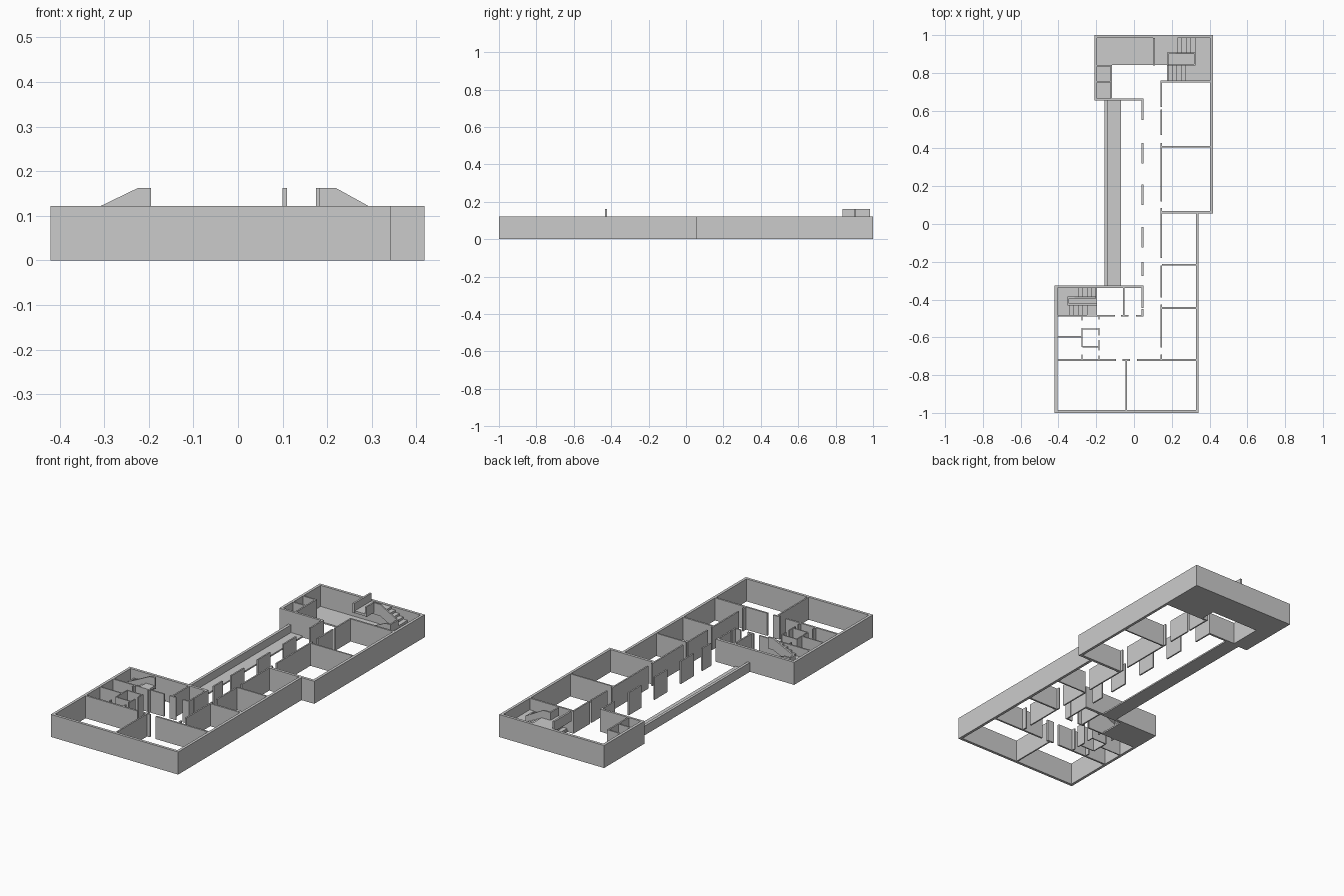
import bpy, bmesh

H = 0.122   # wall height
T = 0.015   # outer wall thickness
P = 0.008   # partition thickness


def finish(name, bm):
    bmesh.ops.recalc_face_normals(bm, faces=bm.faces[:])
    me = bpy.data.meshes.new(name)
    bm.to_mesh(me)
    bm.free()
    ob = bpy.data.objects.new(name, me)
    bpy.context.collection.objects.link(ob)
    return ob


def add_prism(bm, pts, vec):
    vs = [bm.verts.new(p) for p in pts]
    f = bm.faces.new(vs)
    top = bmesh.ops.extrude_face_region(bm, geom=[f], use_keep_orig=True)
    bmesh.ops.translate(bm, vec=vec, verts=[g for g in top["geom"] if isinstance(g, bmesh.types.BMVert)])


def boxes(name, rects, z0=0.0, z1=H):
    """One object from plan rectangles (x0, x1, y0, y1)."""
    bm = bmesh.new()
    for x0, x1, y0, y1 in rects:
        add_prism(bm, [(x0, y0, z0), (x1, y0, z0), (x1, y1, z0), (x0, y1, z0)], (0, 0, z1 - z0))
    return finish(name, bm)


def along_x(y, spans, t=P):
    return [(a, b, y - t / 2, y + t / 2) for a, b in spans]


def along_y(x, spans, t=P):
    return [(x - t / 2, x + t / 2, a, b) for a, b in spans]


def profile(name, pts, y0, y1):
    """XZ profile extruded along y."""
    bm = bmesh.new()
    add_prism(bm, [(x, y0, z) for x, z in pts], (0, y1 - y0, 0))
    return finish(name, bm)


def flight(name, xa, xb, za, zb, y0, y1, n=5):
    """Stepped flight climbing from (xa, za) to (xb, zb)."""
    dx, dz = (xb - xa) / n, (zb - za) / n
    pts = [(xa, za)]
    for i in range(n):
        pts += [(xa + i * dx, za + (i + 1) * dz), (xa + (i + 1) * dx, za + (i + 1) * dz)]
    pts += [(xb, zb - dz), (xa + dx, za)] if za < 0.03 else [(xb, zb - 1.2 * dz), (xa, za - 0.01)]
    profile(name, pts, y0, y1)


# Outer walls
boxes("outer_walls", [
    (-0.42, 0.342, -1, -1 + T), (-0.42, -0.42 + T, -1 + T, -0.325), (0.327, 0.342, -1 + T, 0.055),
    (-0.42 + T, 0.05, -0.325 - T, -0.325), (0.149, 0.418, 0.055, 0.055 + T),
    (0.418 - T, 0.418, 0.07, 1), (-0.21, 0.418 - T, 1 - T, 1),
    (-0.21, -0.21 + T, 0.653, 1 - T), (-0.21 + T, 0.05, 0.653, 0.653 + 0.012)])

# Corridor walls with door gaps
boxes("classroom_corridor_wall", along_y(0.145, [
    (0.62, 0.755), (0.47, 0.605), (0.12, 0.43), (-0.18, 0.085), (-0.39, -0.22),
    (-0.655, -0.425), (-0.72, -0.69)]))
boxes("corridor_piers", along_y(0.045, [
    (0.55, 0.653), (0.32, 0.43), (0.10, 0.21), (-0.125, -0.015), (-0.275, -0.2), (-0.445, -0.34), (-0.485, -0.45)]))

# Room dividers on the right side
boxes("right_room_dividers", along_x(0.755, [(0.141, 0.403)], 0.01) + along_x(0.41, [(0.149, 0.403)])
      + along_x(-0.217, [(0.149, 0.327)]) + along_x(-0.445, [(0.149, 0.327)], 0.01))

# South wing partitions
boxes("south_wing_partitions",
      along_x(-0.485, [(-0.405, -0.10), (-0.068, -0.03), (0.01, 0.05)])
      + along_x(-0.72, [(-0.405, -0.095), (-0.06, -0.02), (0.015, 0.327)], 0.01)
      + along_y(-0.04, [(-0.985, -0.725)]) + along_y(-0.055, [(-0.481, -0.34)]))

# Small washroom cubicles
boxes("cubicle_partitions",
      along_x(-0.597, [(-0.405, -0.278)], 0.006)
      + along_y(-0.275, [(-0.51, -0.489), (-0.65, -0.55), (-0.715, -0.69)], 0.006)
      + along_y(-0.185, [(-0.505, -0.489), (-0.59, -0.55), (-0.67, -0.615), (-0.715, -0.695)], 0.006)
      + along_x(-0.555, [(-0.272, -0.188)], 0.006) + along_x(-0.65, [(-0.272, -0.188)], 0.006))

# North wing small rooms
boxes("north_wing_partitions", along_y(-0.12, [(0.665, 0.842)])
      + along_x(0.838, [(-0.195, -0.124)]) + along_x(0.752, [(-0.195, -0.124)]))

# Floors and balcony
boxes("north_floor", [(-0.195, 0.403, 0.842, 0.985), (0.175, 0.403, 0.76, 0.842),
                      (-0.195, -0.116, 0.665, 0.842)], 0, 0.008)
boxes("south_stair_floor", [(-0.405, -0.195, -0.481, -0.34)], 0, 0.008)
boxes("balcony_floor", [(-0.14, -0.07, -0.325, 0.653)], 0, 0.008)
boxes("balcony_parapet", [(-0.155, -0.14, -0.325, 0.653)], 0, 0.05)

# North staircase
flight("north_lower_flight", 0.18, 0.295, 0.008, 0.06, 0.76, 0.838)
flight("north_upper_flight", 0.325, 0.205, 0.06, 0.12, 0.908, 0.985)
boxes("north_mid_landing", [(0.325, 0.403, 0.76, 0.985), (0.295, 0.325, 0.76, 0.838)], 0.048, 0.06)
boxes("north_top_landing", [(0.11, 0.175, 0.842, 0.985), (0.175, 0.205, 0.908, 0.985)], 0.108, 0.12)
boxes("north_landing_guard", [(0.10, 0.11, 0.838, 0.985)], 0.108, 0.162)
boxes("north_well_guard", [(0.175, 0.183, 0.838, 0.9)], 0.108, 0.162)
profile("north_upper_parapet", [(0.175, 0.162), (0.22, 0.162), (0.325, 0.104), (0.325, 0.045),
                                (0.22, 0.1), (0.175, 0.1)], 0.9, 0.908)
profile("north_lower_parapet", [(0.18, 0.05), (0.295, 0.104), (0.325, 0.104), (0.325, 0.048),
                                (0.295, 0.048), (0.2, 0.008), (0.18, 0.008)], 0.838, 0.846)
boxes("north_well_end", [(0.317, 0.325, 0.846, 0.9)], 0.048, 0.104)

# South staircase
flight("south_lower_flight", -0.2, -0.315, 0.008, 0.06, -0.385, -0.34)
flight("south_upper_flight", -0.345, -0.225, 0.06, 0.12, -0.481, -0.432)
boxes("south_mid_landing", [(-0.405, -0.345, -0.481, -0.34), (-0.345, -0.315, -0.385, -0.34)], 0.048, 0.06)
boxes("south_top_landing", [(-0.225, -0.195, -0.481, -0.432)], 0.108, 0.12)
profile("south_upper_parapet", [(-0.195, 0.162), (-0.225, 0.162), (-0.345, 0.104), (-0.345, 0.045),
                                (-0.225, 0.1), (-0.195, 0.1)], -0.432, -0.422)
profile("south_lower_parapet", [(-0.2, 0.05), (-0.315, 0.104), (-0.345, 0.104), (-0.345, 0.048),
                                (-0.315, 0.048), (-0.22, 0.008), (-0.2, 0.008)], -0.395, -0.385)
boxes("south_well_end", [(-0.353, -0.345, -0.432, -0.385)], 0.06, 0.104)
